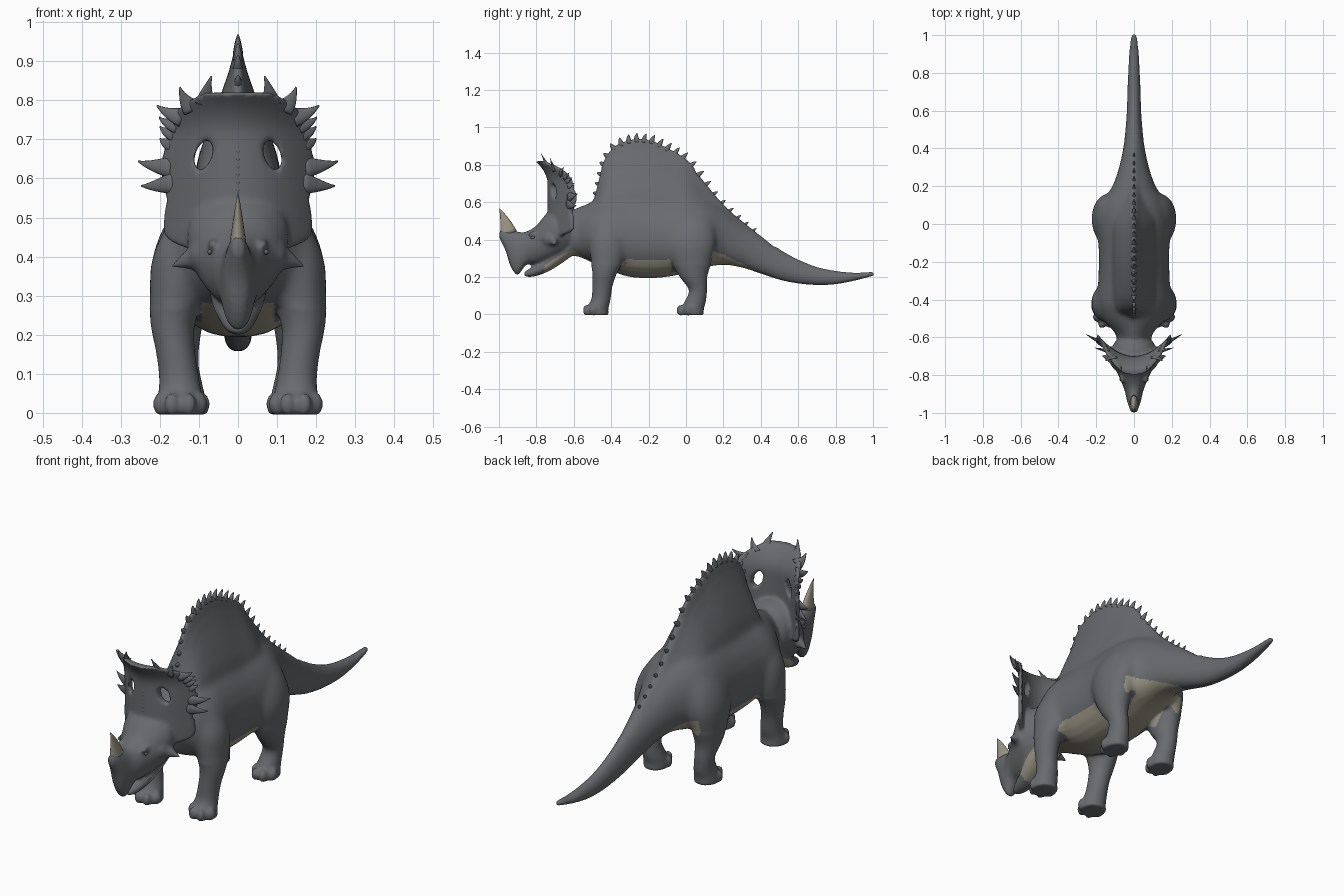
import bpy, bmesh, math
from mathutils import Vector, Matrix

cube = bpy.data.objects.get("Cube")
if cube:
    bpy.data.objects.remove(cube)


def material(name, rgb):
    m = bpy.data.materials.new(name)
    m.use_nodes = True
    m.diffuse_color = (*rgb, 1)
    m.node_tree.nodes["Principled BSDF"].inputs["Base Color"].default_value = (*rgb, 1)
    return m


SLATE = material("slate grey skin", (0.14, 0.146, 0.157))
CREAM = material("dull cream", (0.33, 0.305, 0.235))


def make_object(name, bm, *mats):
    bmesh.ops.recalc_face_normals(bm, faces=bm.faces)
    for f in bm.faces:
        f.smooth = True
    mesh = bpy.data.meshes.new(name)
    bm.to_mesh(mesh)
    bm.free()
    for m in mats:
        mesh.materials.append(m)
    ob = bpy.data.objects.new(name, mesh)
    bpy.context.scene.collection.objects.link(ob)
    return ob


def evaluated_mesh(ob):
    deps = bpy.context.evaluated_depsgraph_get()
    return bpy.data.meshes.new_from_object(ob.evaluated_get(deps))


def spline(rows, k=4):
    """Smoothly resample a table of rows, column by column."""
    out = []
    for i in range(len(rows) - 1):
        p0, p1, p2 = rows[max(i - 1, 0)], rows[i], rows[i + 1]
        p3 = rows[min(i + 2, len(rows) - 1)]
        for j in range(k):
            t = j / k
            out.append([b + t * ((c - a) + t * (2*a - 5*b + 4*c - d + t * (3*b - a - 3*c + d))) / 2
                        if t else b for a, b, c, d in zip(p0, p1, p2, p3)])
    return out + [list(rows[-1])]


def interp(table, t):
    for (a, va), (b, vb) in zip(table, table[1:]):
        if t <= b:
            return va + (vb - va) * max(0, (t - a) / (b - a))
    return table[-1][1]


def loft(bm, rings):
    vs = [[bm.verts.new(p) for p in r] for r in rings]
    n = len(vs[0])
    for a, b in zip(vs, vs[1:]):
        for i in range(n):
            bm.faces.new((a[i], a[(i + 1) % n], b[(i + 1) % n], b[i]))
    bm.faces.new(vs[0])
    bm.faces.new(vs[-1])


def long_part(bm, table, mid=0.42, power=1.0, edge=0.0):
    """Loft along y from rows of y, half width, bottom, top."""
    rings = []
    for y, hw, zb, zt in spline(table):
        zc = zb + (zt - zb) * mid
        ring = []
        for i in range(28):
            a = math.tau * (i + 0.5) / 28
            c, s = math.cos(a), math.sin(a)
            x = hw * abs(c) ** (power if s > 0 else 0.85) + edge * abs(c) ** 0.4
            ring.append((math.copysign(x, c), y, zc + s * ((zt - zc) if s > 0 else (zc - zb))))
        rings.append(ring)
    loft(bm, rings)


def horn(bm, base, tip, r, bend=(0, 0, 0), flat=1.0, taper=1.1, n=10):
    """Curved tapering spike; flat scales it across."""
    base, tip = Vector(base), Vector(tip)
    ctrl = (base + tip) / 2 + Vector(bend)
    d = (tip - base).normalized()
    u = d.cross(Vector((0, 1, 0)) if abs(d.y) < 0.9 else Vector((0, 0, 1))).normalized()
    v = d.cross(u)
    rings = []
    for j in range(8):
        t = j / 7
        c = base * (1 - t) ** 2 + ctrl * 2 * t * (1 - t) + tip * t * t
        q = r * (1 - t) ** taper + 0.0008
        rings.append([c + u * q * flat * math.cos(math.tau * i / n) + v * q * math.sin(math.tau * i / n)
                      for i in range(n)])
    loft(bm, rings)


def ball(bm, pos, size):
    bmesh.ops.create_uvsphere(bm, u_segments=14, v_segments=10, radius=1,
                              matrix=Matrix.Translation(pos) @ Matrix.Diagonal((*size, 1)))


skin = bmesh.new()

# Torso and tail
long_part(skin, [
    (-.66, .08, .31, .54), (-.58, .10, .31, .57), (-.51, .16, .28, .60), (-.42, .198, .24, .63),
    (-.30, .19, .20, .65), (-.15, .187, .195, .65), (0, .195, .22, .64), (.1, .175, .25, .62),
    (.2, .115, .265, .57), (.3, .08, .25, .49), (.4, .058, .218, .42), (.5, .045, .185, .35),
    (.6, .038, .165, .295), (.7, .035, .157, .255), (.8, .031, .161, .234), (.9, .026, .18, .224),
    (.97, .019, .198, .227), (1.006, .012, .206, .229)], power=1.15)

# Back sail
SAIL = [(-.5, .60), (-.475, .70), (-.45, .80), (-.42, .86), (-.38, .905), (-.32, .932), (-.25, .943),
        (-.18, .932), (-.11, .90), (0, .835), (.085, .735), (.18, .62), (.26, .54), (.34, .475), (.44, .395)]
SAIL_WIDTH = [(-.5, .1), (.03, .11), (.2, .05), (.44, .02)]
long_part(skin, [(y, interp(SAIL_WIDTH, y), z - .15 if z < .55 else .42, z) for y, z in SAIL],
          mid=0.2, power=3.8, edge=0.016)

# Skull with hooked beak, then lower jaw
long_part(skin, [
    (-.998, .015, .405, .45), (-.965, .028, .34, .455), (-.94, .036, .26, .452), (-.905, .044, .21, .445),
    (-.88, .05, .232, .44), (-.85, .062, .266, .445), (-.8, .083, .27, .475), (-.75, .11, .28, .535),
    (-.69, .13, .3, .58), (-.62, .10, .33, .56)], mid=0.55)
long_part(skin, [
    (-.865, .014, .203, .228), (-.83, .034, .2, .25), (-.77, .052, .215, .29), (-.7, .072, .25, .36),
    (-.62, .08, .305, .42)], mid=0.5)


# Frill: a curved shield with two openings
def frill_y(x, z):
    return -.72 - 4.6 * max(0, z - .7) ** 2 + 3.3 * x * x


shield = bmesh.new()
rings = []
for z, w in spline([(.415, .10), (.43, .155), (.455, .188), (.5, .19), (.55, .183), (.62, .198), (.7, .183),
                    (.765, .163), (.8, .125), (.82, .085)], 3):
    us = [i / 12 for i in range(-12, 13)]
    front = [(u * w, frill_y(u * w, z) - .02 * (1 - .3 * u * u), z) for u in us]
    back = [(u * w, frill_y(u * w, z) + .02 * (1 - .3 * u * u), z) for u in reversed(us)]
    rings.append(front + back)
loft(shield, rings)
shield_ob = make_object("frill_blank", shield)
cut = bmesh.new()
for s in (1, -1):
    bmesh.ops.create_cone(
        cut, cap_ends=True, segments=24, radius1=1, radius2=1, depth=.4,
        matrix=Matrix.Translation((s * .088, -.7, .66)) @ Matrix.Rotation(-s * .35, 4, 'Y')
        @ Matrix.Diagonal((.021, 1, .04, 1)) @ Matrix.Rotation(math.pi / 2, 4, 'X'))
cutter = make_object("frill_opening_cutter", cut)
cutter.hide_render = True
mod = shield_ob.modifiers.new("openings", 'BOOLEAN')
mod.operation, mod.object, mod.solver = 'DIFFERENCE', cutter, 'EXACT'
skin.from_mesh(evaluated_mesh(shield_ob))
for helper in (shield_ob, cutter):
    bpy.data.objects.remove(helper)

# Legs: rows of height, x, y, radius x, radius y
FRONT_LEG = [(-.004, .148, -.475, .062, .062), (.03, .148, -.475, .06, .06), (.08, .15, -.455, .052, .052),
             (.15, .159, -.447, .05, .054), (.22, .167, -.435, .056, .066), (.3, .157, -.42, .07, .092),
             (.4, .138, -.42, .082, .1), (.49, .105, -.42, .07, .08), (.55, .07, -.42, .05, .05)]
HIND_LEG = [(-.004, .138, .03, .058, .066), (.03, .138, .033, .057, .063), (.07, .14, .05, .05, .057),
            (.13, .147, .064, .046, .049), (.2, .152, .04, .057, .074), (.28, .15, .03, .07, .107),
            (.38, .142, .025, .081, .135), (.48, .112, .03, .077, .12), (.56, .07, .04, .055, .07)]
for s in (1, -1):
    for leg in (FRONT_LEG, HIND_LEG):
        loft(skin, [[(s * (x + rx * math.cos(math.tau * i / 24)), y + ry * math.sin(math.tau * i / 24), z)
                     for i in range(24)] for z, x, y, rx, ry in spline(leg)])
        _, x, y, rx, ry = leg[0]
        for k in range(4):  # toes
            a = math.radians(-162 + 48 * k)
            ball(skin, (s * (x + rx * .87 * math.cos(a)), y + ry * math.sin(a), .022), (.019, .021, .03))
    # Brow ridge, cheek swelling and cheek horn
    ball(skin, (s * .064, -.80, .43), (.014, .045, .016))
    ball(skin, (s * .088, -.72, .405), (.04, .055, .05))
    horn(skin, (s * .08, -.72, .402), (s * .18, -.695, .37), .05, (0, 0, .008))

# Fuse the skin and blend limbs and sail into the torso
body = make_object("body_skin", skin, SLATE)
remesh = body.modifiers.new("fuse", 'REMESH')
remesh.mode, remesh.voxel_size, remesh.use_smooth_shade = 'VOXEL', 0.008, True
soften = body.modifiers.new("soften", 'SMOOTH')
soften.factor, soften.iterations = 0.5, 6
body.data = evaluated_mesh(body)
body.modifiers.clear()
torso = body.vertex_groups.new(name="torso")
torso.add([v.index for v in body.data.vertices
           if -.56 < v.co.y < .48 and .27 < v.co.z < .78], 1, 'REPLACE')
blend = body.modifiers.new("blend", 'SMOOTH')
blend.factor, blend.iterations, blend.vertex_group = 0.5, 45, "torso"
fused = evaluated_mesh(body)
body.modifiers.clear()
body.data = fused

# Pale underside
fused.materials.clear()
for m in (SLATE, CREAM):
    fused.materials.append(m)
UNDERSIDE = [(-.76, .26), (-.7, .30), (-.61, .345), (-.5, .28), (-.34, .297), (-.2, .288), (0, .3),
             (.13, .348), (.25, .297), (.36, .24)]
for p in fused.polygons:
    x, y, z = p.center
    by_leg = -.54 < y < -.35 or -.08 < y < .13
    under = -.76 < y < .36 and .185 < z < interp(UNDERSIDE, y) and abs(x) < (.095 if by_leg else .17)
    p.material_index = int(under)
    p.use_smooth = True

# Frill spikes: thin thorns growing out of the rim
spikes = bmesh.new()
FRILL_SPIKES = [  # base x, z, tip x, z, radius, forward lean
    (.082, .79, .068, .862, .011, .055), (.113, .778, .149, .834, .011, .035), (.14, .757, .208, .787, .01, 0),
    (.152, .735, .202, .757, .008, -.01), (.16, .715, .2, .733, .008, -.01), (.168, .63, .256, .644, .011, -.03),
    (.163, .59, .248, .581, .011, -.03), (.167, .69, .2, .702, .008, -.015)]
for s in (1, -1):
    for bx, bz, tx, tz, r, lean in FRILL_SPIKES:
        y = frill_y(bx, bz)
        horn(spikes, (s * bx, y, bz), (s * tx, y - lean + .015, tz), r, (s * .01, 0, -.008), 2.5)
for k in range(6):  # studs down the middle of the frill
    z = .57 + .02 * k
    ball(spikes, (0, frill_y(0, z) - .014, z), (.006, .007, .009))
make_object("frill_spikes", spikes, SLATE)

# Spines along the sail, shrinking towards the tail
spines = bmesh.new()
for y in [-.488, -.475, -.462, -.447, -.425] + [-.39 + .042 * k for k in range(19)]:
    z = interp(SAIL, y)
    slope = (interp(SAIL, y + .02) - interp(SAIL, y - .02)) / .04
    n = Vector((0, -slope, 1)).normalized()
    size = interp([(-.49, .016), (-.4, .03), (.05, .028), (.15, .013), (.4, .007)], y)
    base = Vector((0, y, z)) - n * .02
    horn(spines, base, base + n * (size + .02) + Vector((0, .006, 0)), size * .3 + .009,
         n * .008 - Vector((0, .006, 0)), .7, .8)
make_object("sail_spines", spines, SLATE)

# Nose horn
nose = bmesh.new()
horn(nose, (0, -.95, .43), (0, -.997, .566), .047, (0, .012, 0), .46, .9, 16)
make_object("nose_horn", nose, CREAM)

# Eyes
eyes = bmesh.new()
for s in (1, -1):
    ball(eyes, (s * .072, -.82, .412), (.006, .011, .007))
make_object("eyes", eyes, SLATE)
